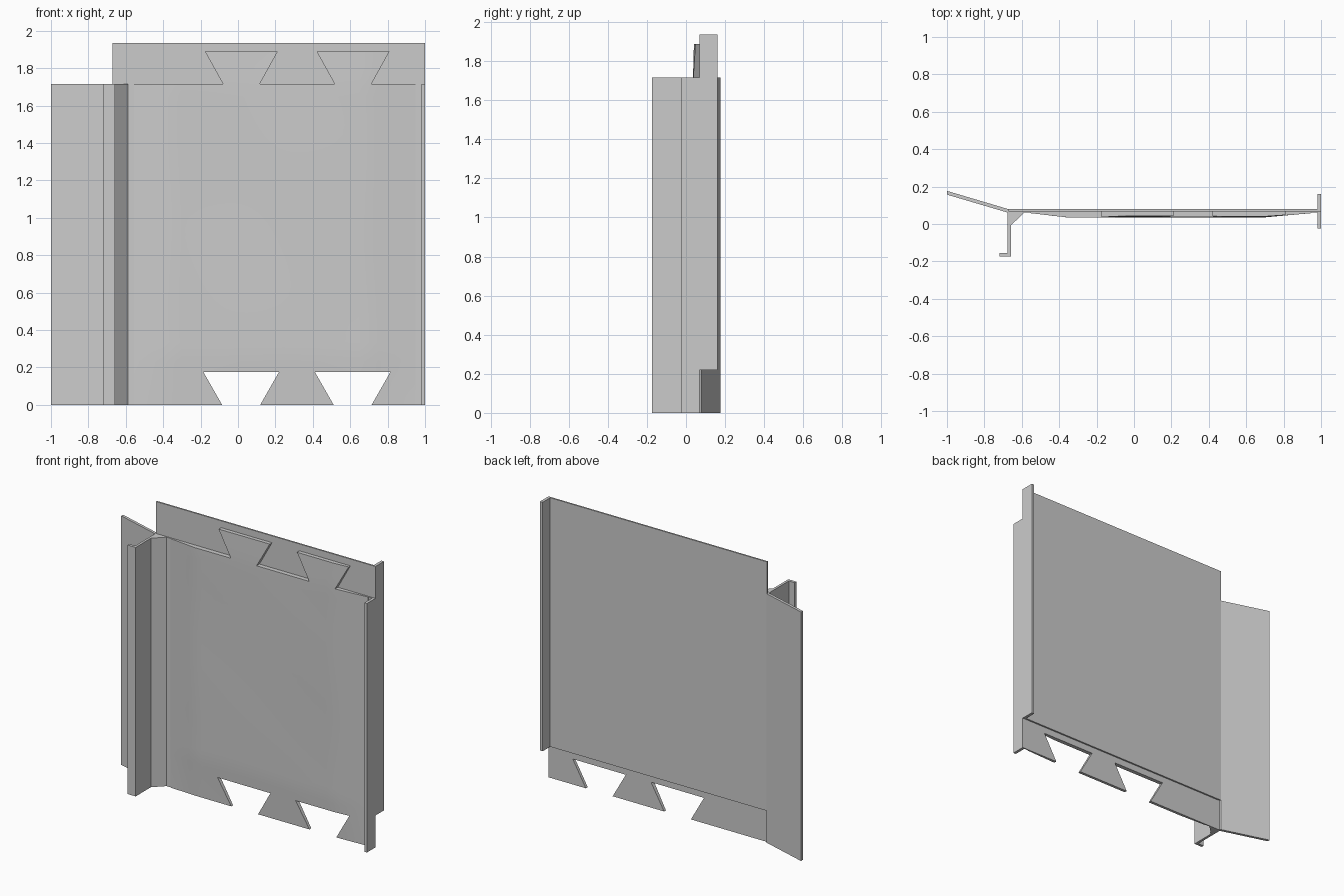
import bpy
import bmesh
import math

cube = bpy.data.objects.get("Cube")
if cube:
    bpy.data.objects.remove(cube, do_unlink=True)

grey = bpy.data.materials.new("plain grey")
grey.use_nodes = True
GREY = (0.6, 0.6, 0.6, 1)
grey.diffuse_color = GREY
grey.node_tree.nodes["Principled BSDF"].inputs["Base Color"].default_value = GREY

LOW, TOP, LAP = 1.715, 1.935, 0.22   # front sheet top, back sheet top, overlap
BACK = 0.068                         # plane where the two sheets meet


def make(name, bm):
    bmesh.ops.recalc_face_normals(bm, faces=bm.faces[:])
    mesh = bpy.data.meshes.new(name)
    bm.to_mesh(mesh)
    bm.free()
    ob = bpy.data.objects.new(name, mesh)
    mesh.materials.append(grey)
    bpy.context.collection.objects.link(ob)
    return ob


def prism(name, start, sweep):
    """Extrude a closed 3D outline along a vector."""
    bm = bmesh.new()
    face = bm.faces.new([bm.verts.new(p) for p in start])
    out = bmesh.ops.extrude_face_region(bm, geom=[face])
    moved = [v for v in out["geom"] if isinstance(v, bmesh.types.BMVert)]
    bmesh.ops.translate(bm, verts=moved, vec=sweep)
    return make(name, bm)


def upright(name, plan, z0, z1):
    return prism(name, [(x, y, z0) for x, y in plan], (0, 0, z1 - z0))


def box(name, x0, x1, y0, y1, z0, z1):
    return upright(name, [(x0, y0), (x1, y0), (x1, y1), (x0, y1)], z0, z1)


def dovetail(centre, z0, z1, narrow, wide):
    """Left to right outline of one dovetail."""
    return [(centre - narrow, z0), (centre - wide, z1),
            (centre + wide, z1), (centre + narrow, z0)]


def outline(x0, x1, tabs):
    """Sheet outline with notches below and, if asked, tabs above."""
    pts = [(x0, 0)]
    for c in (0.017, 0.613):
        pts += dovetail(c, 0, 0.175, 0.102, 0.202)
    pts += [(x1, 0), (x1, LOW)]
    if tabs:
        for c in (0.615, 0.018):
            pts += reversed(dovetail(c, LOW, 1.888, 0.098, 0.194))
    return pts + [(x0, LOW)]


# Flat sheets and the right-hand edge flange
box("back_sheet", -0.672, 0.99, BACK, 0.079, LAP, TOP)
prism("front_sheet", [(x, 0.061, z) for x, z in outline(-0.672, 0.99, False)],
      (0, BACK - 0.061, 0))
box("edge_flange_front", 0.98, 1.0, -0.025, BACK, 0, LOW)
box("edge_flange_back", 0.98, 1.0, BACK, 0.16, LAP, TOP)

# Angled wing, hooked rib and its corner gusset
upright("wing", [(-1, 0.177), (-0.67, 0.079), (-0.66, 0.061), (-0.675, 0.061), (-1, 0.157)], 0, LOW)
upright("hooked_rib", [(-0.675, 0.07), (-0.675, -0.155), (-0.72, -0.155),
                       (-0.72, -0.174), (-0.658, -0.174), (-0.658, 0.07)], 0, LOW)
upright("gusset", [(-0.66, -0.01), (-0.587, 0.062), (-0.66, 0.062)], 0, LOW)


# Softly swollen facing, trimmed to the dovetailed outline
def swell(x, z):
    side = min(1, (x + 0.555) / 0.2, (0.95 - x) / 0.25)
    foot = min(1, 0.45 + z / 0.5)
    head = min(1, max(0, (1.9 - z) / 0.18) * 0.25 + 0.75)
    wave = 0.0015 * math.sin(5 * x + 2 * z) * math.sin(4 * z - x)
    return 0.058 - max(0, side) * (0.022 * foot * head + wave)


bm = bmesh.new()
bmesh.ops.create_grid(bm, x_segments=30, y_segments=38, size=0.5)
for v in bm.verts:
    x, z = 0.1975 + v.co.x * 1.505, 0.94 + v.co.y * 1.92
    v.co = (x, swell(x, z), z)
out = bmesh.ops.extrude_face_region(bm, geom=bm.faces[:])
for v in out["geom"]:
    if isinstance(v, bmesh.types.BMVert):
        v.co.y = BACK
facing = make("swollen_facing", bm)

cutter = prism("facing_cutter", [(x, -0.2, z) for x, z in outline(-0.6, 0.97, True)],
               (0, 0.5, 0))
cutter.hide_render = True
trim = facing.modifiers.new("trim", "BOOLEAN")
trim.operation = "INTERSECT"
trim.solver = "EXACT"
trim.object = cutter
bpy.ops.object.select_all(action="DESELECT")
bpy.context.view_layer.objects.active = facing
facing.select_set(True)
bpy.ops.object.modifier_apply(modifier="trim")
bpy.data.objects.remove(cutter, do_unlink=True)
bpy.ops.object.shade_smooth_by_angle(angle=math.radians(25))
